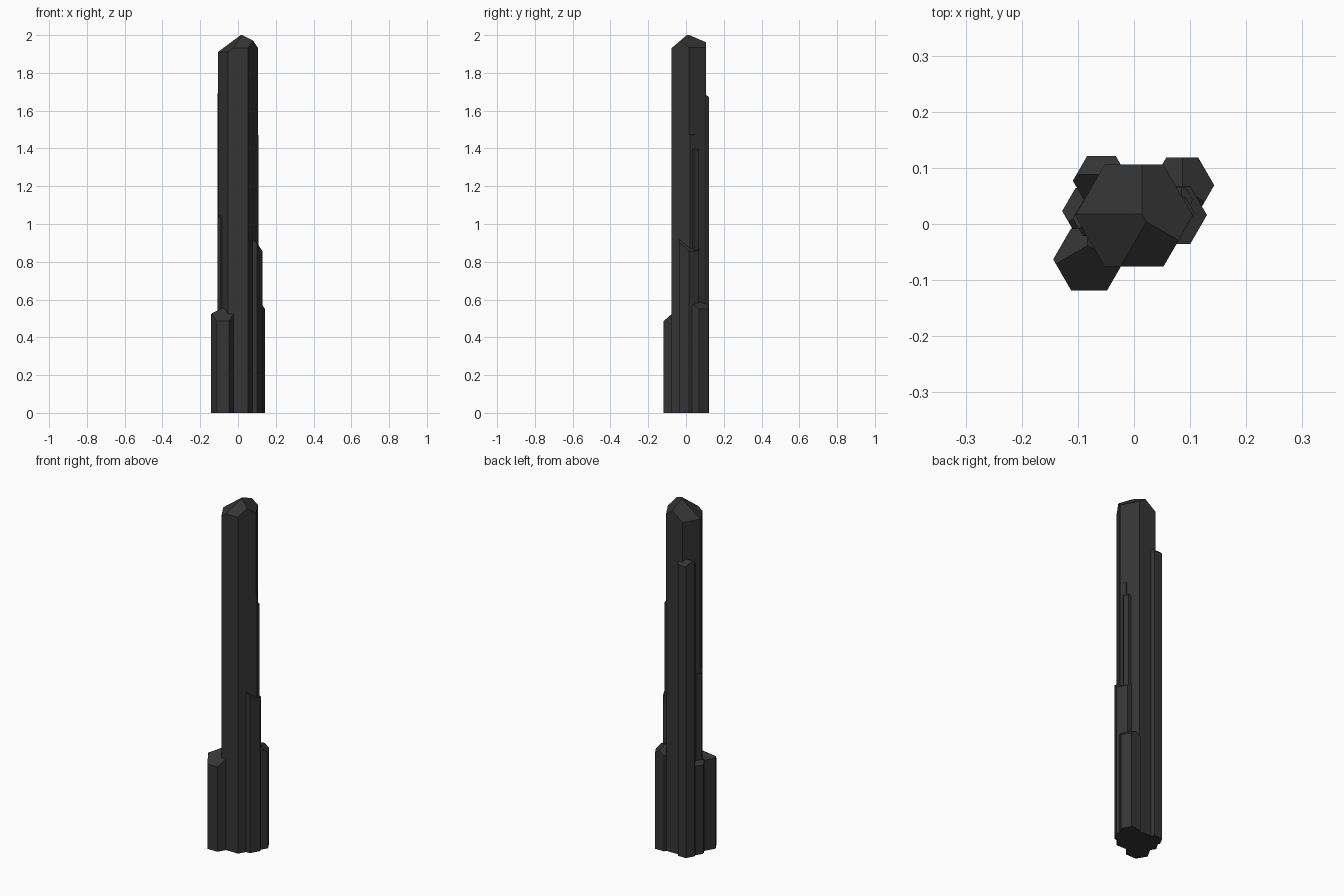
import bpy, bmesh
from math import cos, sin, radians
from mathutils import Vector

if "Cube" in bpy.data.objects:
    bpy.data.objects.remove(bpy.data.objects["Cube"])

mat = bpy.data.materials.new("dark_crystal")
mat.diffuse_color = (0.035, 0.035, 0.035, 1)
mat.use_nodes = True
mat.node_tree.nodes["Principled BSDF"].inputs["Base Color"].default_value = mat.diffuse_color
SLOPE = 0.86


def crystal(name, cx, cy, r, tip, facets=(30, 150, 270)):
    """Hexagonal column whose top is cut by sloped facets.
    A facet is an azimuth through the tip, or (azimuth, through_point)."""
    bm = bmesh.new()
    ring = [bm.verts.new((cx + r * cos(radians(60 * i)),
                          cy + r * sin(radians(60 * i)), 0)) for i in range(6)]
    base = bm.faces.new(ring)
    ext = bmesh.ops.extrude_face_region(bm, geom=[base])
    top = [v for v in ext["geom"] if isinstance(v, bmesh.types.BMVert)]
    bmesh.ops.translate(bm, verts=top, vec=(0, 0, tip[2] + 0.3))
    if not any(f.calc_center_median().z < 1e-6 for f in bm.faces):
        bm.faces.new(ring)
    for f in facets:
        az, point = f if isinstance(f, tuple) else (f, tip)
        a = radians(az)
        cut = bmesh.ops.bisect_plane(
            bm, geom=bm.verts[:] + bm.edges[:] + bm.faces[:],
            plane_co=point, clear_outer=True, dist=1e-6,
            plane_no=Vector((SLOPE * cos(a), SLOPE * sin(a), 1)).normalized())
        edges = [e for e in cut["geom_cut"] if isinstance(e, bmesh.types.BMEdge)]
        if edges:
            bmesh.ops.contextual_create(bm, geom=edges)
    bmesh.ops.recalc_face_normals(bm, faces=bm.faces[:])
    me = bpy.data.meshes.new(name)
    bm.to_mesh(me)
    bm.free()
    me.materials.append(mat)
    ob = bpy.data.objects.new(name, me)
    bpy.context.collection.objects.link(ob)


# Tall central column with a four-facet tip
crystal("main_column", 0, 0.015, 0.105, (0.014, 0.018, 2.0),
        (150, 210, 30, (270, (0.023, 0.004, 2.0))))

# Short and medium columns around it
crystal("front_left_column", -0.08, -0.063, 0.064, (-0.087, -0.041, 0.553),
        (270, 150, (30, (-0.078, -0.041, 0.553))))
crystal("back_right_column", 0.086, 0.069, 0.057, (0.086, 0.063, 0.595))
crystal("right_column", 0.07, 0.016, 0.06, (0.07, 0.017, 0.90), (30, 150))
crystal("back_left_column", -0.058, 0.077, 0.051, (-0.058, 0.088, 1.70), (90, 270))
crystal("left_short_column", -0.08, 0.023, 0.048, (-0.09, 0.02, 0.54))

# Slim slivers hugging the central column
crystal("left_sliver", -0.073, 0.01, 0.036, (-0.085, 0.0, 1.05))
crystal("right_sliver_low", 0.078, 0.043, 0.027, (0.085, 0.043, 1.405))
crystal("right_sliver_high", 0.077, 0.02, 0.031, (0.09, 0.005, 1.49))
